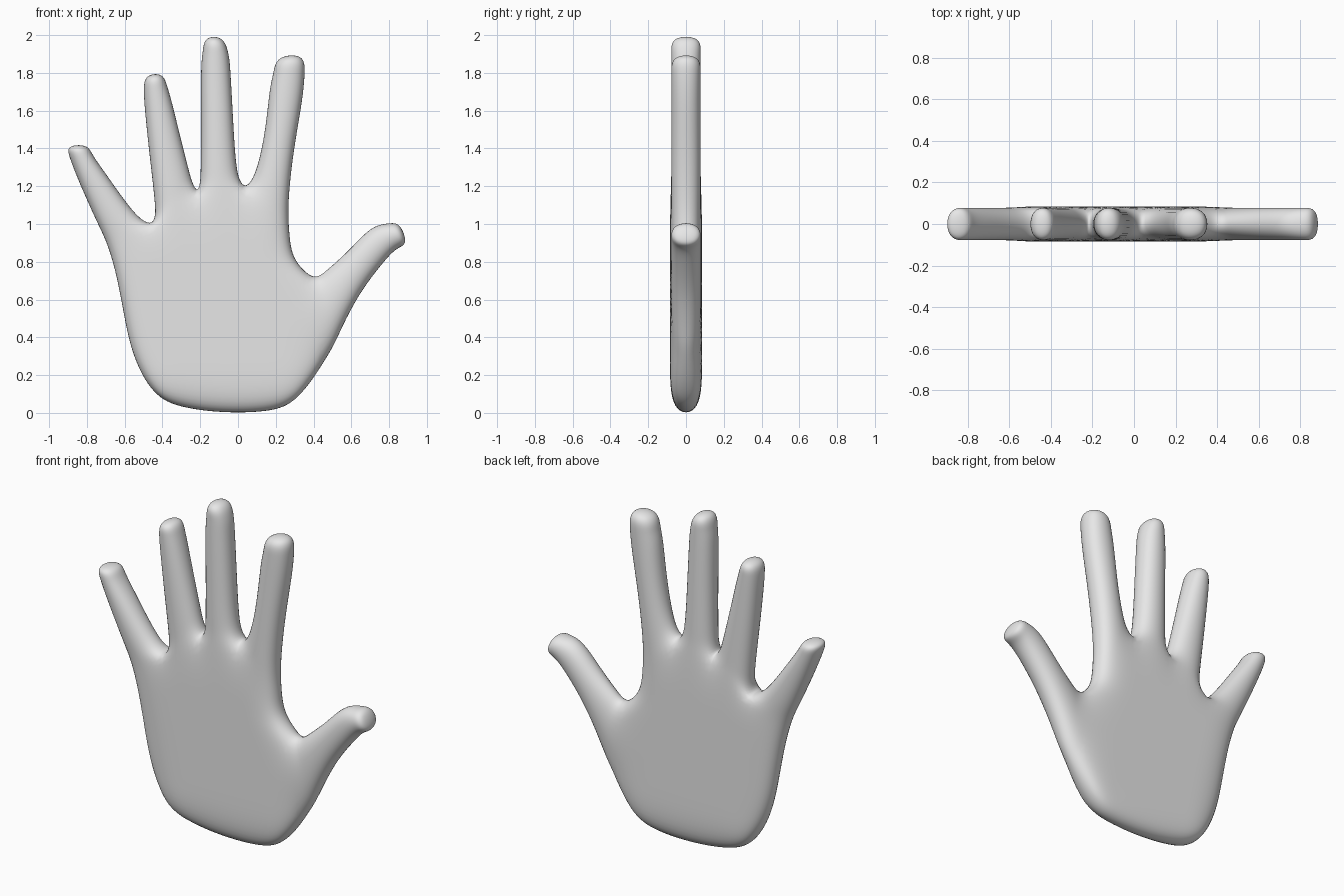
import bpy
from mathutils import Vector

if "Cube" in bpy.data.objects:
    bpy.data.objects.remove(bpy.data.objects["Cube"])

HALF = 0.085          # half thickness of the control cage

verts, quads, fitted = [], [], set()


def point(x, z, on_outline=True):
    verts.append(Vector((x, z)))
    if on_outline:
        fitted.add(len(verts) - 1)
    return len(verts) - 1


def quad(a, b, c, d):
    # keep every quad counter-clockwise seen from the front
    p = [verts[i] for i in (a, b, c, d)]
    area = sum(p[i].x * p[(i + 1) % 4].y - p[(i + 1) % 4].x * p[i].y for i in range(4))
    quads.append((a, b, c, d) if area > 0 else (d, c, b, a))


def digit(a, b, pairs):
    # strip of quads growing out of the edge a-b
    for x1, z1, x2, z2 in pairs:
        c, d = point(x1, z1), point(x2, z2)
        quad(a, b, d, c)
        a, b = c, d


# palm: knuckle row, three rows spanning left to right, heel row
knuckles = [(-.692, .89), (-.46, 1.008), (-.217, 1.183), (.037, 1.204), (.272, .95)]
heel = [(-.43, .10), (-.27, .028), (-.06, .004), (.16, .013), (.315, .085)]
sides = [((-.645, .73), (.30, .82)), ((-.605, .53), (.386, .727)), ((-.545, .29), (.46, .28))]
rows = [[point(*p) for p in knuckles]]
for left, right in sides:
    l, r = Vector(left), Vector(right)
    rows.append([point(*l.lerp(r, i / 4), i in (0, 4)) for i in range(5)])
rows.append([point(*p) for p in heel])
for top, low in zip(rows, rows[1:]):
    for i in range(4):
        quad(top[i], top[i + 1], low[i + 1], low[i])

# fingers, little to index, then thumb
k = rows[0]
digit(k[0], k[1], [(-.75, 1.02, -.56, 1.075), (-.835, 1.21, -.687, 1.247),
                   (-.888, 1.345, -.765, 1.36), (-.887, 1.408, -.81, 1.412)])
digit(k[1], k[2], [(-.441, 1.12, -.262, 1.29), (-.466, 1.35, -.305, 1.46),
                   (-.49, 1.58, -.347, 1.63), (-.498, 1.71, -.375, 1.73),
                   (-.478, 1.78, -.41, 1.788)])
digit(k[2], k[3], [(-.197, 1.30, -.008, 1.31), (-.195, 1.55, -.026, 1.55),
                   (-.195, 1.80, -.04, 1.80), (-.187, 1.91, -.053, 1.91),
                   (-.163, 1.98, -.09, 1.98)])
digit(k[3], k[4], [(.10, 1.30, .268, 1.12), (.143, 1.50, .295, 1.38),
                   (.168, 1.70, .335, 1.63), (.187, 1.80, .352, 1.79),
                   (.225, 1.877, .328, 1.883)])
digit(rows[2][4], rows[3][4], [(.47, .755, .54, .43), (.585, .86, .64, .62),
                               (.70, .97, .76, .785), (.79, 1.002, .84, .867),
                               (.856, .988, .884, .907)])

# thicken the flat layout into a closed cage
n = len(verts)
faces = list(quads) + [tuple(i + n for i in reversed(q)) for q in quads]
directed = {(q[i], q[(i + 1) % 4]) for q in quads for i in range(4)}
faces += [(b, a, a + n, b + n) for a, b in sorted(directed) if (b, a) not in directed]
mesh = bpy.data.meshes.new("hand")
mesh.from_pydata([(v.x, -HALF, v.y) for v in verts] + [(v.x, HALF, v.y) for v in verts], [], faces)
mesh.update()
hand = bpy.data.objects.new("hand", mesh)
bpy.context.collection.objects.link(hand)

# smooth surface
sub = hand.modifiers.new("smooth", "SUBSURF")
sub.levels = 1
sub.render_levels = 3

# push the cage out until the smoothed rim passes through the outline points
rim = {min(e.vertices): e.index for e in mesh.edges if abs(e.vertices[0] - e.vertices[1]) == n}
for step in range(25):
    bpy.context.view_layer.update()
    smooth = hand.evaluated_get(bpy.context.evaluated_depsgraph_get()).data
    where = {i: smooth.vertices[2 * n + rim[i]].co.copy() for i in fitted if i in rim}
    for i, co in where.items():
        if abs(co.y) > 0.01:
            continue
        dx, dz = 0.8 * (verts[i].x - co.x), 0.8 * (verts[i].y - co.z)
        for j in (i, i + n):
            mesh.vertices[j].co.x += dx
            mesh.vertices[j].co.z += dz
    mesh.update()
    hand.update_tag()
    mesh.update_tag()
sub.levels = 3

# plain light grey, smooth shading
grey = bpy.data.materials.new("light grey")
grey.diffuse_color = (0.8, 0.8, 0.8, 1)
grey.use_nodes = True
grey.node_tree.nodes["Principled BSDF"].inputs["Base Color"].default_value = grey.diffuse_color
mesh.materials.append(grey)
for p in mesh.polygons:
    p.use_smooth = True
